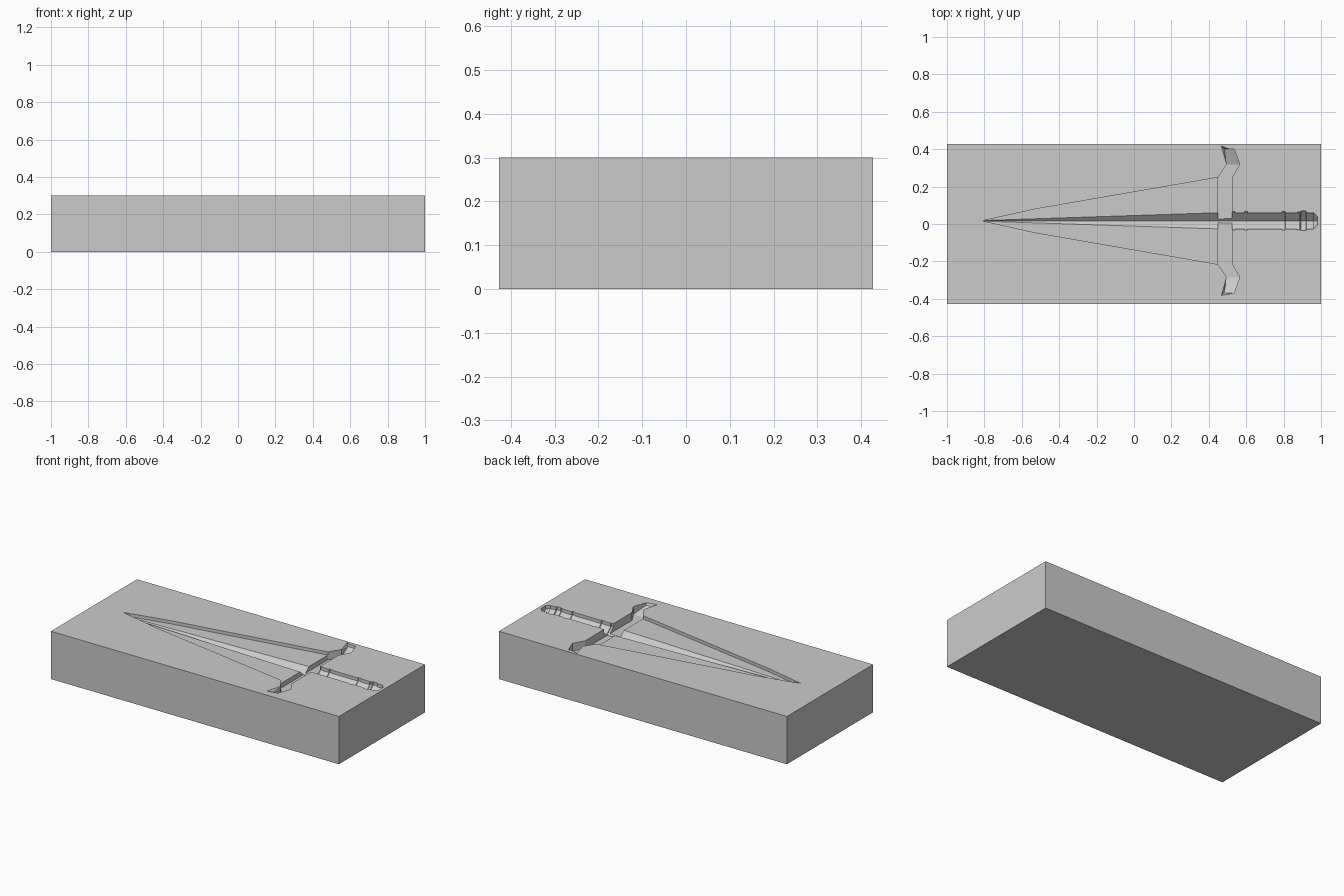
import bpy, bmesh

if "Cube" in bpy.data.objects:
    bpy.data.objects.remove(bpy.data.objects["Cube"])

TOP, CY = 0.30, 0.017      # block top, dagger centre line
LIFT = 0.02                # cutters poke above the block


def make_object(name, bm):
    bmesh.ops.recalc_face_normals(bm, faces=bm.faces)
    mesh = bpy.data.meshes.new(name)
    bm.to_mesh(mesh)
    bm.free()
    ob = bpy.data.objects.new(name, mesh)
    bpy.context.collection.objects.link(ob)
    return ob


def loft(name, rings):
    """Skin equal-length rings of points and cap both ends."""
    bm = bmesh.new()
    loops = [[bm.verts.new(p) for p in ring] for ring in rings]
    n = len(loops[0])
    for a, b in zip(loops, loops[1:]):
        for i in range(n):
            j = (i + 1) % n
            bm.faces.new((a[i], a[j], b[j], b[i]))
    bm.faces.new(loops[0])
    bm.faces.new(loops[-1])
    bmesh.ops.triangulate(bm, faces=[f for f in bm.faces if len(f.verts) == 4])
    return make_object(name, bm)


def vee(x, half, rim):
    """V-bottomed trough section with upright walls down to the rim."""
    z = TOP - rim
    return [(x, CY - half, TOP + LIFT), (x, CY - half, z), (x, CY, z - half * 0.9),
            (x, CY + half, z), (x, CY + half, TOP + LIFT)]


# Block
bm = bmesh.new()
bmesh.ops.create_cube(bm, size=1)
bmesh.ops.scale(bm, vec=(2, 0.854, TOP), verts=bm.verts)
bmesh.ops.translate(bm, vec=(0, 0, TOP / 2), verts=bm.verts)
block = make_object("mould_block", bm)

cutters = []

# Shallow flat blade recess
half_outline = [(-0.53, 0.0625), (0.46, 0.234)]
outline = [(-0.81, 0)] + half_outline + [(x, -y) for x, y in reversed(half_outline)]
cutters.append(loft("blade_recess", [[(x, CY + y, z) for x, y in outline]
                                     for z in (TOP - 0.02, TOP + LIFT)]))

# Central blade groove, running through the guard
cutters.append(loft("blade_groove", [vee(-0.80, 0.002, 0.02), vee(0.53, 0.046, 0.02)]))

# Cross guard trough: offset from centre, inner x, outer x, depth
half_guard = [(0.232, 0.45, 0.525, 0.05), (0.302, 0.495, 0.565, 0.05),
              (0.385, 0.467, 0.535, 0.016)]
rings = []
for s, stations in ((-1, half_guard[::-1]), (1, half_guard)):
    for y, x0, x1, d in stations:
        tip = 0.015 if y > 0.35 else 0
        slant = 0.015 if y > 0.35 else 0
        rings.append([(x0, CY + s * (y + tip), TOP + LIFT), (x0, CY + s * (y + tip), TOP),
                      (x0 + slant, CY + s * y, TOP - d), (x1, CY + s * y, TOP - d),
                      (x1, CY + s * y, TOP + LIFT)])
cutters.append(loft("guard_trough", rings))

# Grip with raised rings and a tapered pommel, as one stepped trough
grip = [(0.515, 0.043)]
for x0, x1, half in ((0.528, 0.541, 0.049), (0.59, 0.608, 0.049), (0.79, 0.81, 0.049),
                     (0.873, 0.887, 0.048), (0.89, 0.922, 0.052)):
    grip += [(x0, 0.043), (x0 + 0.002, half), (x1 - 0.002, half), (x1, 0.043)]
grip += [(0.96, 0.043), (0.98, 0.022)]
cutters.append(loft("grip_trough", [vee(x, h, 0.02) for x, h in grip]))

# Carve the cavity out of the block
for c in cutters:
    c.hide_render = True
    c.hide_set(True)
    mod = block.modifiers.new(c.name, 'BOOLEAN')
    mod.operation = 'DIFFERENCE'
    mod.solver = 'EXACT'
    mod.object = c
